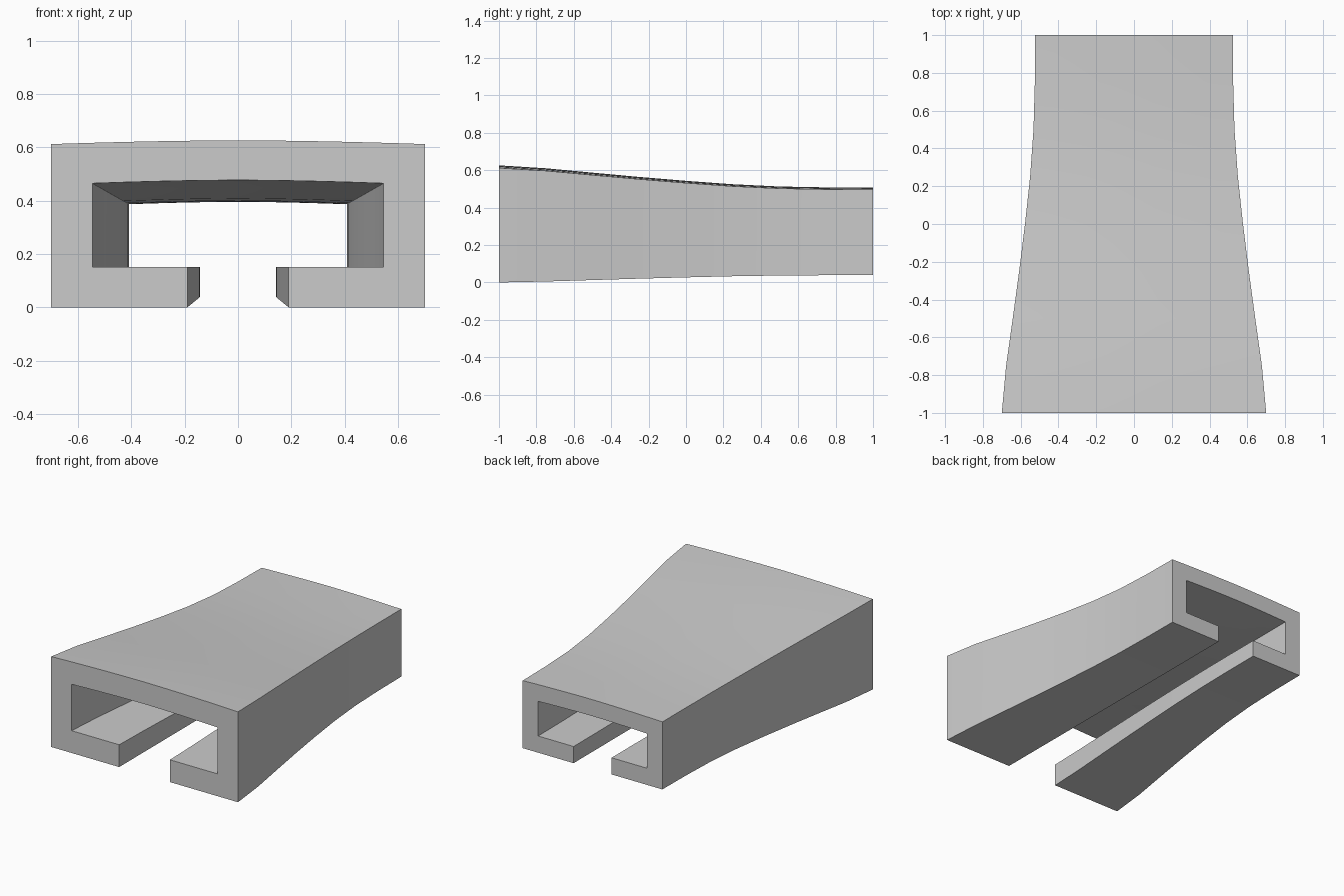
import bpy, bmesh

if "Cube" in bpy.data.objects:
    bpy.data.objects.remove(bpy.data.objects["Cube"])

# Half of the C-shaped channel section: matching outer and inner points (x, z)
CROWN = [0.8, 0.6, 0.4, 0.2]                      # fractions of the half width
def crown(f, edge, rise):
    return edge + rise * (1 - abs(f) ** 1.7)

half_outer = [(0.19, 0.0), (0.70, 0.0), (0.70, 0.612)]
half_inner = [(0.19, 0.151), (0.546, 0.151), (0.546, 0.465)]
half_outer += [(0.70 * f, crown(f, 0.612, 0.014)) for f in CROWN]
half_inner += [(0.546 * f, crown(f, 0.465, 0.012)) for f in CROWN]

def mirrored(half, top):
    return half + [(0.0, top)] + [(-x, z) for x, z in reversed(half)]

outer = mirrored(half_outer, 0.626)
inner = mirrored(half_inner, 0.477)
section = outer + inner[::-1]
n, m = len(section), len(outer)

# Half width at evenly spaced stations from front to back
widths = [0.70, 0.677, 0.642, 0.608, 0.577, 0.550, 0.532, 0.525, 0.523]
PIVOT = 0.155                                     # height the section shrinks towards

# Loft the section along y
bm = bmesh.new()
rings = []
for i, w in enumerate(widths):
    s = w / 0.70
    y = -1 + 2 * i / (len(widths) - 1)
    rings.append([bm.verts.new((x * s, y, PIVOT + (z - PIVOT) * s)) for x, z in section])
for a, b in zip(rings, rings[1:]):
    for k in range(n):
        j = (k + 1) % n
        bm.faces.new((a[k], a[j], b[j], b[k]))

# Close both ends with quads between outer and inner outline
for r in (rings[0], rings[-1]):
    for k in range(m - 1):
        bm.faces.new((r[k], r[k + 1], r[n - 2 - k], r[n - 1 - k]))
bmesh.ops.recalc_face_normals(bm, faces=bm.faces)

mesh = bpy.data.meshes.new("tapered_channel")
bm.to_mesh(mesh)
bm.free()
channel = bpy.data.objects.new("tapered_channel", mesh)
bpy.context.collection.objects.link(channel)
bpy.context.view_layer.objects.active = channel
channel.select_set(True)
bpy.ops.object.shade_smooth_by_angle()
